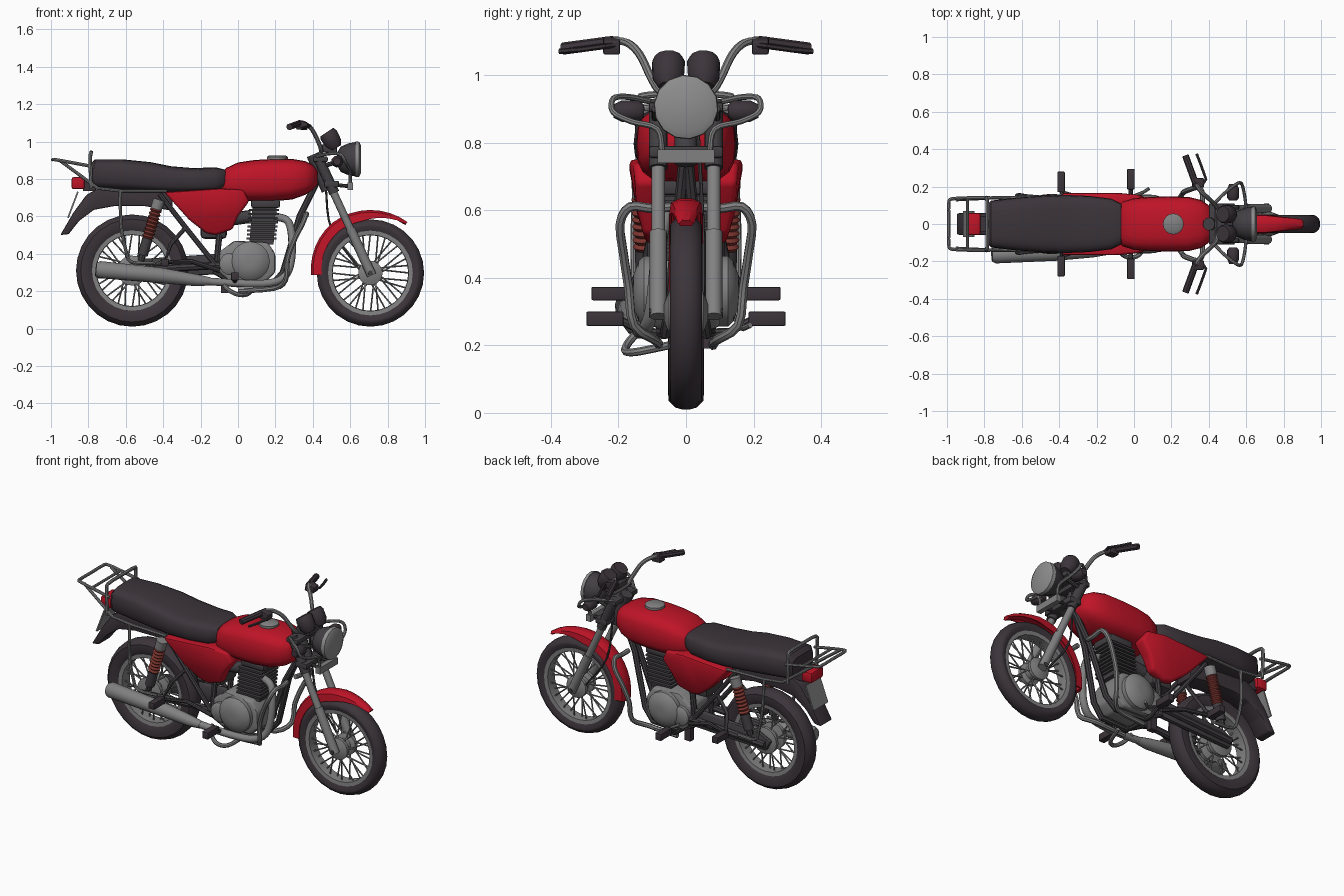
import bpy, bmesh, math
from mathutils import Vector

def mat(name, r, g, b):
    m = bpy.data.materials.new(name)
    m.diffuse_color = (r, g, b, 1)
    return m

RED = mat("red paint", 0.52, 0.007, 0.02)
BLACK = mat("black rubber", 0.045, 0.035, 0.043)
GREY = mat("grey metal", 0.22, 0.22, 0.22)
LENS = mat("lens grey", 0.27, 0.27, 0.27)
DARK = mat("dark metal", 0.055, 0.05, 0.055)
SPRING = mat("spring red", 0.2, 0.035, 0.028)

def make(name, verts, faces, m, mir=False, bevel=0):
    me = bpy.data.meshes.new(name)
    me.from_pydata([tuple(v) for v in verts], [], faces)
    bm = bmesh.new()
    bm.from_mesh(me)
    bmesh.ops.recalc_face_normals(bm, faces=bm.faces)
    if bevel:
        bmesh.ops.bevel(bm, geom=bm.edges[:], offset=bevel, segments=2, profile=0.5, affect='EDGES')
    bm.to_mesh(me)
    bm.free()
    me.materials.append(m)
    o = bpy.data.objects.new(name, me)
    bpy.context.collection.objects.link(o)
    if mir:
        o.modifiers.new("mirror", 'MIRROR').use_axis = (False, True, False)
    return o

def skin(rings, off=0, loop=False, closed=True):
    n, k = len(rings[0]), len(rings)
    f = []
    for i in range(k if loop else k - 1):
        for j in range(n if closed else n - 1):
            a, b, j2 = i * n, ((i + 1) % k) * n, (j + 1) % n
            f.append([off + a + j, off + a + j2, off + b + j2, off + b + j])
    if not loop and closed:
        f += [[off + j for j in range(n)], [off + (k - 1) * n + j for j in range(n)]]
    return [v for r in rings for v in r], f

def curve(p, s):
    p = [Vector(q) for q in p]
    if s < 2 or len(p) < 3:
        return p
    q = [2 * p[0] - p[1]] + p + [2 * p[-1] - p[-2]]
    out = []
    for i in range(1, len(q) - 2):
        a, b, c, d = q[i - 1:i + 3]
        for k in range(s):
            t = k / s
            out.append(0.5 * (2 * b + (c - a) * t + (2 * a - 5 * b + 4 * c - d) * t * t + (3 * b - a - 3 * c + d) * t ** 3))
    return out + [p[-1]]

def tubes(name, paths, r, m, mir=False, n=8, s=1):
    V, F = [], []
    for path in paths:
        p = curve(path, s)
        rr = r if isinstance(r, list) else [r] * len(p)
        t0 = (p[1] - p[0]).normalized()
        u = t0.orthogonal().normalized()
        rings = []
        for i, c in enumerate(p):
            t = (p[min(i + 1, len(p) - 1)] - p[max(i - 1, 0)]).normalized()
            u = t0.rotation_difference(t) @ u
            w, t0 = t.cross(u), t
            rings.append([c + rr[i] * (u * math.cos(a) + w * math.sin(a)) for a in [2 * math.pi * k / n for k in range(n)]])
        v, f = skin(rings, len(V))
        V += v
        F += f
    return make(name, V, F, m, mir)

def lathe(name, cx, cz, prof, m, n=32, loop=False, mir=False):
    rings = [[(cx + r * math.cos(2 * math.pi * k / n), y, cz + r * math.sin(2 * math.pi * k / n)) for k in range(n)] for r, y in prof]
    return make(name, *skin(rings, 0, loop), m, mir)

def body(name, st, m, e=0.6, n=20):
    # stations: x, bottom, top, half width
    rings = []
    for x, b, t, w in st:
        ring = []
        for k in range(n):
            c, s = math.cos(2 * math.pi * k / n), math.sin(2 * math.pi * k / n)
            ring.append((x, w * math.copysign(abs(c) ** e, c), (b + t) / 2 + (t - b) / 2 * math.copysign(abs(s) ** e, s)))
        rings.append(ring)
    return make(name, *skin(rings), m)

def plate(name, pts, y0, y1, m, mir=False, bevel=0):
    return make(name, *skin([[(x, y, z) for x, z in pts] for y in (y0, y1)]), m, mir, bevel)

def box(name, x0, x1, y0, y1, z0, z1, m, mir=False, bevel=0):
    return plate(name, [(x0, z0), (x1, z0), (x1, z1), (x0, z1)], y0, y1, m, mir, bevel)

# wheels
for nm, cx, cz, R, ri, w in (("front", 0.708, 0.297, 0.287, 0.222, 0.048), ("rear", -0.566, 0.31, 0.30, 0.21, 0.054)):
    lathe(nm + "_tyre", cx, cz, [(ri, -w * .7), (ri + .03, -w), (R - .025, -w * .95), (R - .006, -w * .6), (R, -w * .2), (R, w * .2),
          (R - .006, w * .6), (R - .025, w * .95), (ri + .03, w), (ri, w * .7)], BLACK, 28, True)
    lathe(nm + "_rim", cx, cz, [(ri + .006, -w * .75), (ri - .018, -w * .7), (ri - .02, 0), (ri - .018, w * .7), (ri + .006, w * .75)], GREY, 28, True)
    hr = 0.065 if nm == "front" else 0.08
    lathe(nm + "_hub", cx, cz, [(.025, -.065), (hr, -.05), (hr, -.03), (.04, -.02), (.04, .02), (hr, .03), (hr, .05), (.025, .065)], GREY, 20)
    tubes(nm + "_axle", [[(cx, -.11, cz), (cx, .11, cz)]], .014, DARK)
    sp = []
    for k in range(32):
        a = 2 * math.pi * k / 32
        b, y = a + (.35 if k % 4 < 2 else -.35), (.035 if k % 2 else -.035)
        sp.append([(cx + hr * .8 * math.cos(b), y, cz + hr * .8 * math.sin(b)), (cx + (ri - .01) * math.cos(a), y * .2, cz + (ri - .01) * math.sin(a))])
    tubes(nm + "_spokes", sp, .0045, GREY, n=5)

# front mudguard: arched shell
rings = []
for k in range(15):
    a = math.radians(54 + 128 * k / 14)
    d = .012 + .045 * min(1, k / 5)
    g = .05 * min(1, .5 + k / 8)
    r = .337 - .02 * max(0, k - 8) / 6
    prof = [(-g, r - d), (-g * .9, r - .012), (-g * .4, r), (g * .4, r), (g * .9, r - .012), (g, r - d),
            (g * .85, r - d), (g * .7, r - .02), (-g * .7, r - .02), (-g * .85, r - d)]
    rings.append([(.708 + q * math.cos(a), y, .297 + q * math.sin(a)) for y, q in prof])
make("front_mudguard", *skin(rings), RED)

# forks and steering
tubes("fork_leg", [[(.50, .082, .75), (.715, .082, .285)]], .021, GREY, True, 10)
tubes("fork_lower", [[(.60, .082, .535), (.715, .082, .285)]], .026, GREY, True, 10)
tubes("fork_upper", [[(.425, .082, .92), (.515, .082, .725)]], .028, DARK, True, 10)
tubes("steering_head", [[(.40, 0, .93), (.48, 0, .74)]], .035, DARK, n=10)
box("upper_clamp", .40, .48, -.11, .11, .89, .92, DARK, bevel=.008)
box("lower_clamp", .46, .54, -.11, .11, .755, .79, DARK, bevel=.008)
box("front_bar", .585, .615, -.085, .085, .74, .78, GREY)
tubes("bar_stay", [[(.5, .05, .77), (.6, .05, .76)]], .01, DARK, True)
tubes("cable", [[(.46, .03, .9), (.47, .04, .75), (.5, .05, .53), (.64, .05, .33)]], .006, DARK, s=4, n=6)

# headlamp
tubes("headlamp_shell", [[(.53, 0, .905), (.55, 0, .905), (.59, 0, .905), (.635, 0, .905)]], [.035, .068, .085, .093], DARK, n=16)
tubes("headlamp_lens", [[(.628, 0, .905), (.648, 0, .905), (.657, 0, .905)]], [.096, .094, .075], LENS, n=14)
tubes("headlamp_bracket", [[(.46, .09, .87), (.56, .09, .9)]], .012, DARK, True)

# indicators and guard loops
tubes("indicator", [[(.53, .125, .893), (.53, .14, .893), (.53, .19, .893), (.53, .215, .893)]], [.02, .032, .032, .02], BLACK, True, 10)
tubes("indicator_guard", [[(.42, .10, .92), (.49, .17, .935), (.55, .215, .93), (.575, .215, .89), (.59, .16, .862), (.60, .085, .84), (.60, .07, .77)]], .009, GREY, True, s=4)

# instruments
tubes("gauge", [[(.525, .052, .965), (.51, .052, .99), (.485, .052, 1.035), (.475, .052, 1.05)]], [.03, .047, .05, .042], BLACK, True, 12)
box("gauge_base", .44, .53, -.07, .07, .94, .985, DARK, bevel=.01)

# handlebar, grips and levers
tubes("handlebar", [[(.445, 0, .945), (.445, .07, .95), (.435, .10, .985), (.395, .14, 1.065), (.345, .19, 1.1), (.30, .28, 1.09)]], .012, GREY, True, s=4)
tubes("grip", [[(.33, .215, 1.098), (.275, .365, 1.078)]], .018, BLACK, True)
plate("switch_box", [(.31, 1.065), (.37, 1.06), (.375, 1.10), (.32, 1.115)], .195, .245, BLACK, True, .006)
tubes("lever", [[(.36, .2, 1.09), (.385, .24, 1.085), (.36, .31, 1.075), (.335, .375, 1.07)]], .008, BLACK, True, 6)

# fuel tank and cap
body("fuel_tank", [(-.10, .72, .82, .08), (-.06, .70, .86, .12), (0, .685, .888, .138), (.08, .68, .90, .145), (.18, .68, .907, .147),
     (.29, .69, .907, .145), (.36, .715, .895, .128), (.40, .74, .875, .10), (.425, .77, .845, .06)], RED, .65)
tubes("fuel_cap", [[(.21, 0, .89), (.21, 0, .918), (.21, 0, .925)]], [.056, .056, .045], GREY, n=16)

# side panels: flare outward toward the top
o = plate("side_panel", [(-.395, .73), (-.26, .58), (-.17, .51), (-.12, .50), (-.03, .53), (.0, .60), (.06, .68), (.03, .74), (-.09, .75)], .07, .155, RED, True, .014)
for v in o.data.vertices:
    if v.co.y > .1:
        v.co.y += .012 - .05 * max(0, .66 - v.co.z) / .16
        v.co.y -= .02 * max(0, v.co.x + .03) / .09

# seat
body("seat", [(-.79, .77, .88, .10), (-.765, .75, .905, .125), (-.62, .74, .905, .142), (-.47, .73, .89, .153), (-.36, .725, .868, .155),
     (-.24, .725, .858, .15), (-.12, .73, .862, .135), (-.07, .75, .85, .11), (-.055, .78, .825, .08)], BLACK, .55)

# rear mudguard, tail lamp, number plate
plate("rear_mudguard", [(-.35, .74), (-.74, .755), (-.81, .715), (-.88, .62), (-.95, .50), (-.905, .505), (-.85, .575), (-.77, .635),
      (-.66, .655), (-.5, .655), (-.35, .63)], -.058, .058, BLACK, bevel=.008)
box("tail_lamp", -.89, -.82, -.06, .06, .745, .81, RED, bevel=.012)
box("tail_lamp_mount", -.83, -.76, -.04, .04, .735, .79, BLACK)
plate("number_plate", [(-.852, .73), (-.905, .59), (-.913, .593), (-.86, .733)], -.07, .07, GREY)

# rear rack, grab hoop, wheel guard tubes
tubes("rack_rail", [[(-.77, .14, .865), (-.85, .14, .88), (-.97, .135, .902), (-.99, .11, .903), (-.99, 0, .903)]], .009, GREY, True, s=3)
tubes("rack_crossbar", [[(-.89, -.14, .888), (-.89, .14, .888)]], .008, GREY)
tubes("rack_stay", [[(-.95, .13, .897), (-.75, .14, .75), (-.62, .14, .735), (-.38, .15, .735)]], .009, GREY, True)
tubes("grab_hoop", [[(-.785, .14, .75), (-.79, .14, .91), (-.785, .12, .94), (-.785, 0, .943)]], .010, GREY, True, s=3)
tubes("wheel_guard", [[(-.63, .145, .735), (-.625, .155, .55), (-.60, .155, .42), (-.57, .15, .355), (-.45, .14, .35)]], .009, GREY, True, s=3)

# rear shocks with coil springs
top, bot = Vector((-.425, .13, .68)), Vector((-.52, .12, .36))
tubes("shock_rod", [[top, bot]], .018, DARK, True)
tubes("shock_cap", [[top.lerp(bot, -.03), top.lerp(bot, .13)]], .032, GREY, True, 12)
tubes("shock_base", [[top.lerp(bot, .62), top.lerp(bot, .9)]], .028, DARK, True, 10)
tubes("shock_spring", [[top.lerp(bot, .12 + .5 * k / 16) for k in range(17)]], [.034 if k % 2 else .025 for k in range(17)], SPRING, True, 12)

# frame, swingarm and chain case
tubes("frame_tube", [[(.43, 0, .80), (.33, .02, .60), (.24, .05, .30), (.18, .06, .235), (0, .07, .235), (-.12, .08, .30), (-.1, .08, .5), (-.08, .07, .72)]], .017, DARK, True)
tubes("rear_frame", [[(-.42, .1, .72), (-.28, .1, .54), (-.12, .1, .34)]], .014, DARK, True)
tubes("swingarm", [[(-.06, .095, .34), (-.6, .095, .31)]], .02, DARK, True)
tubes("peg_hanger", [[(-.10, .11, .31), (-.25, .13, .36), (-.39, .17, .355), (-.36, .12, .45), (-.28, .1, .54)]], .012, DARK, True)
plate("chain_case", [(-.6, .27), (-.1, .29), (-.06, .36), (-.1, .40), (-.55, .37), (-.63, .33)], .062, .09, DARK, bevel=.008)

# footpegs
box("front_peg", -.037, .003, .185, .295, .257, .30, BLACK, True, .005)
box("rear_peg", -.41, -.37, .17, .28, .333, .373, BLACK, True, .005)
tubes("peg_bar", [[(-.017, 0, .235), (-.017, .13, .24), (-.017, .2, .278)]], .012, DARK, True)

# engine
plate("crankcase", [(-.10, .30), (-.05, .255), (.15, .25), (.20, .30), (.20, .40), (.16, .46), (-.02, .47), (-.10, .41)], -.10, .10, GREY, bevel=.015)
lathe("engine_cover", .065, .36, [(.105, .08), (.105, .125), (.09, .14), (.05, .155), (.02, .157)], GREY, 20, mir=True)
lathe("clutch_cover", -.04, .345, [(.06, .08), (.06, .12), (.045, .132)], GREY, 16, mir=True)
plate("cylinder", [(.06, .45), (.19, .45), (.21, .68), (.08, .68)], -.06, .06, DARK)
for k in range(8):
    z, x = .475 + .022 * k, .002 * k
    box("cooling_fin_%d" % k, .045 + x, .205 + x, -.08, .08, z, z + .011, DARK)
box("cylinder_head", .07, .225, -.075, .075, .645, .69, DARK, bevel=.012)
box("air_box", -.2, -.06, -.085, .085, .48, .72, DARK, bevel=.02)
tubes("carburettor", [[(-.07, 0, .58), (.07, 0, .60)]], .035, DARK, n=10)

# exhaust
tubes("exhaust_pipe", [[(.2, -.05, .60), (.27, -.065, .57), (.29, -.085, .45), (.27, -.10, .31), (.20, -.12, .25), (.05, -.135, .24), (-.2, -.145, .255)]], .021, GREY, n=10, s=4)
tubes("muffler", [[(-.15, -.145, .252), (-.22, -.147, .258), (-.42, -.155, .285), (-.74, -.165, .315), (-.76, -.166, .317)]], [.022, .032, .042, .046, .036], GREY, n=14)

# crash guard, brake pedal and gear lever
tubes("crash_guard", [[(.36, .04, .61), (.365, .10, .605), (.365, .165, .61), (.345, .195, .56), (.30, .185, .47), (.265, .17, .37), (.255, .155, .26), (.19, .09, .215), (0, .08, .20)]], .014, GREY, True, s=3)
tubes("brake_pedal", [[(-.09, -.12, .26), (-.06, -.165, .215), (-.01, -.18, .185), (.04, -.15, .18), (.07, -.05, .2)]], .012, GREY, s=4)
tubes("gear_lever", [[(-.05, .13, .30), (.05, .17, .25), (.08, .19, .26)]], .009, GREY)
box("side_stand", -.09, -.05, .05, .085, .19, .27, BLACK)

# smooth shading with sharp edges kept
bpy.ops.object.select_all(action='SELECT')
bpy.context.view_layer.objects.active = bpy.context.selected_objects[0]
bpy.ops.object.shade_smooth_by_angle(angle=math.radians(40))
